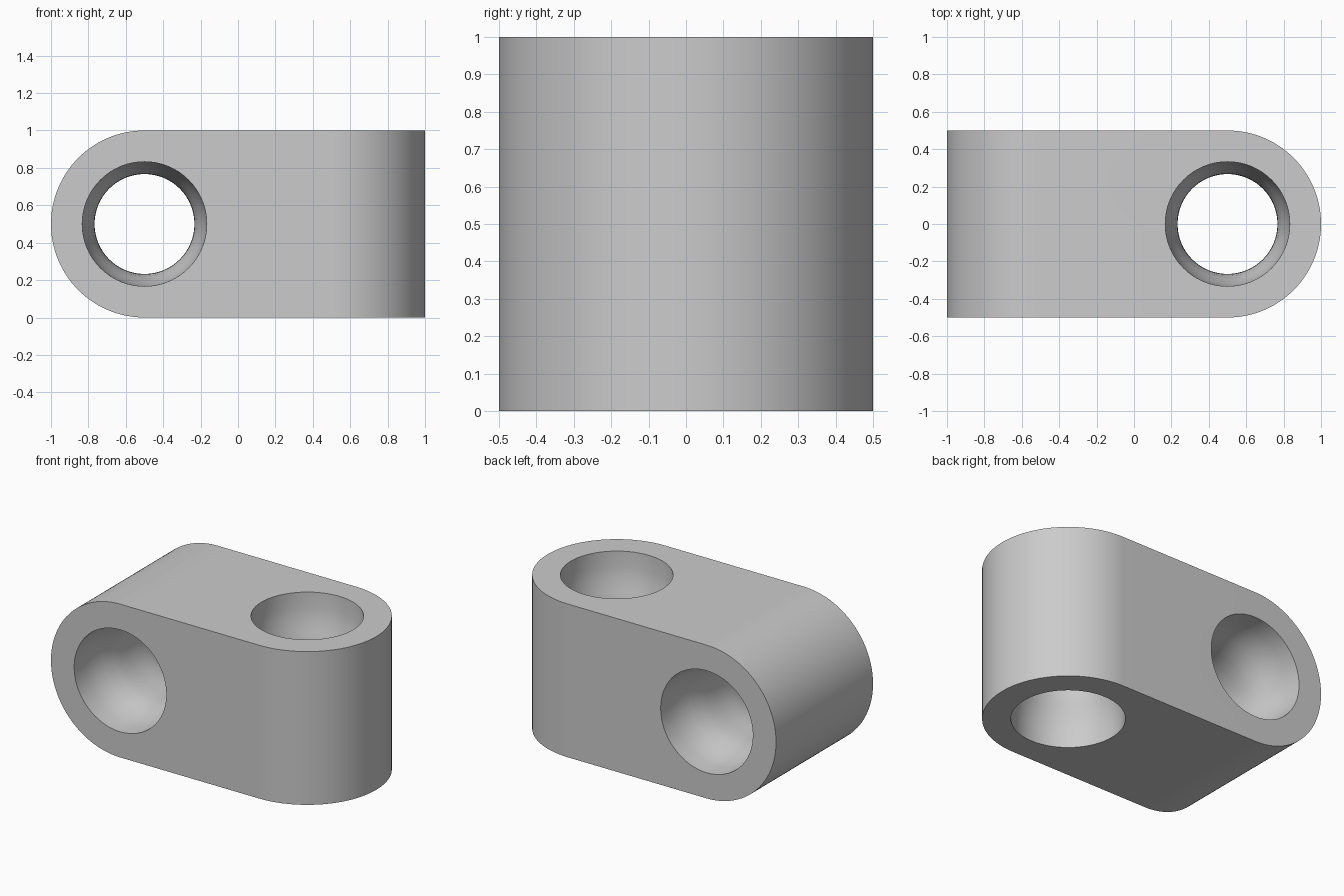
import bpy, bmesh
from math import sin, cos, pi

if "Cube" in bpy.data.objects:
    bpy.data.objects.remove(bpy.data.objects["Cube"])

SEG = 64


def loft(name, rings, loc, rot):
    """Closed solid skinned through a stack of equal-length point rings."""
    bm = bmesh.new()
    loops = [[bm.verts.new(p) for p in ring] for ring in rings]
    for a, b in zip(loops, loops[1:]):
        n = len(a)
        for i in range(n):
            j = (i + 1) % n
            bm.faces.new((a[i], a[j], b[j], b[i]))
    bm.faces.new(loops[0][::-1])
    bm.faces.new(loops[-1])
    bmesh.ops.recalc_face_normals(bm, faces=bm.faces[:])
    mesh = bpy.data.meshes.new(name)
    bm.to_mesh(mesh)
    bm.free()
    ob = bpy.data.objects.new(name, mesh)
    bpy.context.collection.objects.link(ob)
    ob.location, ob.rotation_euler = loc, rot
    return ob


def rounded_prism(name, rot):
    """Bar with one half-round end at local +x."""
    outline = [(-1.1, -0.5)]
    outline += [(0.5 + 0.5 * cos(t), 0.5 * sin(t))
                for t in (-pi / 2 + pi * i / SEG for i in range(SEG + 1))]
    outline += [(-1.1, 0.5)]
    return loft(name, [[(x, y, z) for x, y in outline] for z in (-0.6, 0.6)],
                (0, 0, 0.5), rot)


def waisted_bore(name, x, rot):
    """Hole cutter that narrows smoothly towards the middle."""
    half = [(0.6, 0.333), (0.5, 0.333), (0.4, 0.331), (0.32, 0.32), (0.25, 0.299),
            (0.18, 0.278), (0.12, 0.269), (0.05, 0.267)]
    profile = [(-z, r) for z, r in half] + half[::-1]
    rings = [[(r * cos(2 * pi * i / SEG), r * sin(2 * pi * i / SEG), z)
              for i in range(SEG)] for z, r in profile]
    return loft(name, rings, (x, 0, 0.5), rot)


# link block: two crossed half-round bars intersected
block = rounded_prism("link_block", (0, 0, 0))
tools = [
    (rounded_prism("cross_bar_cutter", (pi / 2, 0, pi)), 'INTERSECT'),
    # vertical bore at the right end, front-to-back bore at the left end
    (waisted_bore("vertical_bore_cutter", 0.5, (0, 0, 0)), 'DIFFERENCE'),
    (waisted_bore("cross_bore_cutter", -0.5, (pi / 2, 0, 0)), 'DIFFERENCE'),
]

bpy.context.view_layer.objects.active = block
block.select_set(True)
for tool, op in tools:
    tool.hide_render = True
    mod = block.modifiers.new(tool.name, 'BOOLEAN')
    mod.operation, mod.solver, mod.object = op, 'EXACT', tool
    bpy.context.view_layer.update()
    bpy.ops.object.modifier_apply(modifier=mod.name)
    bpy.data.objects.remove(tool, do_unlink=True)

# settle the baked result and smooth the curved walls
bpy.context.view_layer.objects.active = block
block.select_set(True)
block.location.z = 0.5
bpy.ops.object.shade_smooth_by_angle(angle=pi / 6)
